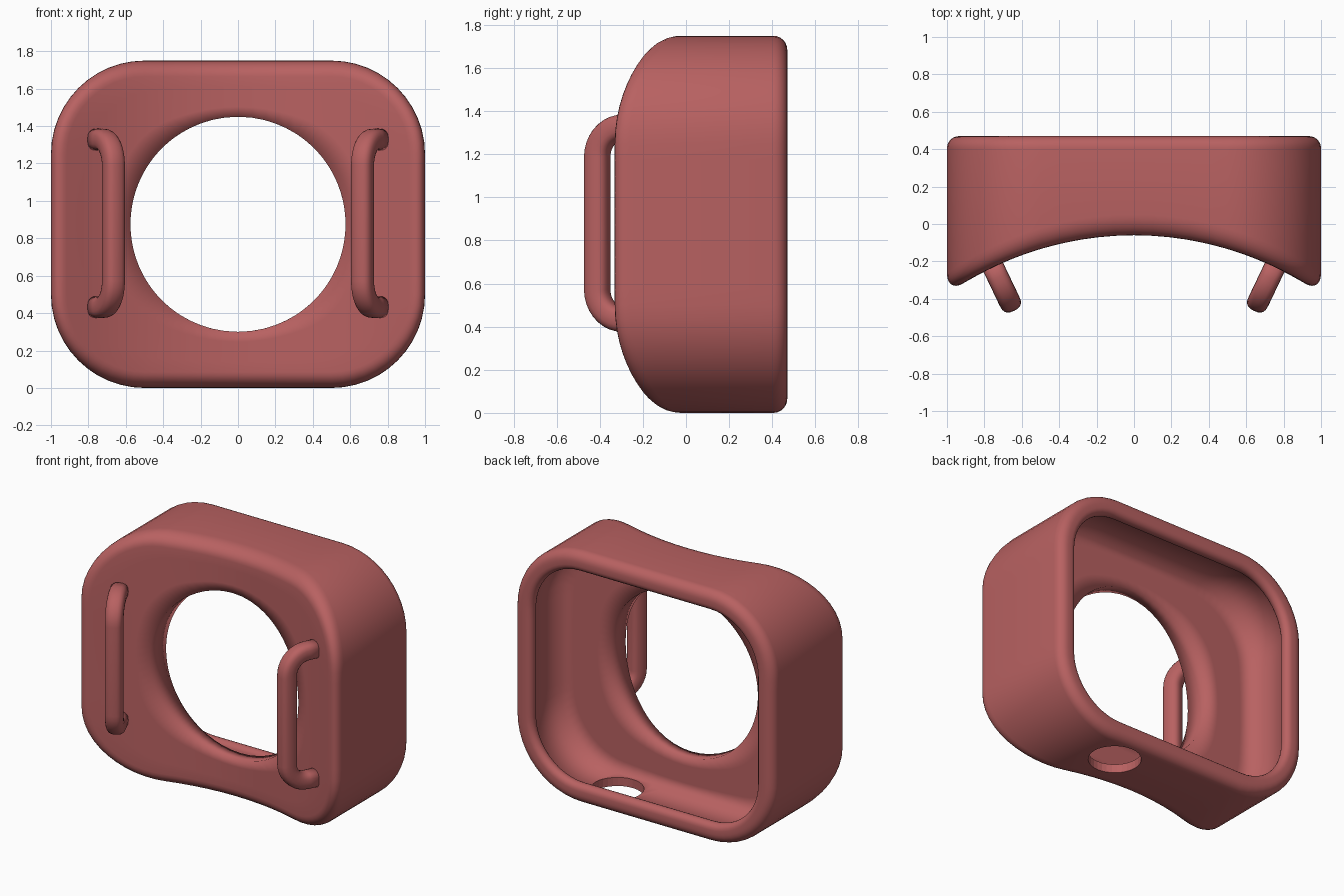
import bpy, bmesh, math
from mathutils import Vector

if "Cube" in bpy.data.objects:
    bpy.data.objects.remove(bpy.data.objects["Cube"])

mat = bpy.data.materials.new("matte_red")
mat.diffuse_color = (0.48, 0.12, 0.12, 1)
mat.use_nodes = True
mat.node_tree.nodes["Principled BSDF"].inputs["Base Color"].default_value = mat.diffuse_color
CZ, HOLE_R = 0.875, 0.575


def front(x):
    """Concave cylindrical front surface."""
    return -0.06 - 1.75 + math.sqrt(1.75 ** 2 - x * x)


def rounded_rect(inset):
    """Ring of (x, z) points about the centre; same count for each inset."""
    w, h, r = 1 - inset, 0.875 - inset, 0.5 - inset
    corners = []
    for sx, sz, a0 in ((1, 1, 0), (-1, 1, 90), (-1, -1, 180), (1, -1, 270)):
        corners.append([(sx * (w - r) + r * math.cos(math.radians(a0 + 7.5 * i)),
                         sz * (h - r) + r * math.sin(math.radians(a0 + 7.5 * i)))
                        for i in range(13)])
    pts = []
    for c, n in zip(corners, corners[1:] + corners[:1]):
        pts += c
        (x0, z0), (x1, z1) = c[-1], n[0]
        pts += [(x0 + (x1 - x0) * k / 10, z0 + (z1 - z0) * k / 10) for k in range(1, 10)]
    return pts


def blend_ring(inset, t, y_of_x):
    """Ring between the rounded rectangle (t=0) and the round hole (t=1)."""
    ring = []
    for x, z in rounded_rect(inset):
        a = math.atan2(z, x)
        px = x + (HOLE_R * math.cos(a) - x) * t
        pz = z + (HOLE_R * math.sin(a) - z) * t
        ring.append((px, y_of_x(px), pz + CZ))
    return ring


def flat_ring(inset, y):
    return [(x, y, z + CZ) for x, z in rounded_rect(inset)]


def make_object(name, rings, closed):
    """Skin consecutive rings of points into a smooth closed mesh."""
    bm = bmesh.new()
    vr = [[bm.verts.new(p) for p in ring] for ring in rings]
    n = len(vr[0])
    for a, b in zip(vr, vr[1:] + (vr[:1] if closed else [])):
        for i in range(n):
            j = (i + 1) % n
            bm.faces.new((a[i], a[j], b[j], b[i]))
    if not closed:
        bm.faces.new(vr[0])
        bm.faces.new(vr[-1])
    bmesh.ops.recalc_face_normals(bm, faces=bm.faces)
    for f in bm.faces:
        f.smooth = True
    mesh = bpy.data.meshes.new(name)
    bm.to_mesh(mesh)
    bm.free()
    mesh.materials.append(mat)
    ob = bpy.data.objects.new(name, mesh)
    bpy.context.collection.objects.link(ob)
    return ob


# Shell: front face, front fillet, back lip, cavity, flat inner face
wall, edge, depth, inner_y = 0.06, 0.085, 0.11, 0.03
rings = [blend_ring(edge, t, front) for t in (1, 0.75, 0.5, 0.25)]
for i in range(8):
    a = math.radians(90 * i / 7)
    rings.append([(x, front(x) + depth * (1 - math.cos(a)), z + CZ)
                  for x, z in rounded_rect(edge * (1 - math.sin(a)))])
for i in range(7):      # outer back fillet
    a = math.radians(15 * i)
    rings.append(flat_ring(0.065 * (1 - math.cos(a)), 0.405 + 0.065 * math.sin(a)))
for i in range(10):     # lip turning into the opening
    a = math.radians(20 * i)
    rings.append(flat_ring(0.093 + 0.042 * math.sin(a), 0.428 + 0.042 * math.cos(a)))
rings.append(flat_ring(wall, 0.36))
rings += [blend_ring(wall, t, lambda x: inner_y) for t in (0, 0.25, 0.5, 0.75, 1)]
shell = make_object("shell", rings, True)

# Round opening through the floor
bpy.ops.mesh.primitive_cylinder_add(vertices=32, radius=0.168, depth=0.5, location=(0.36, 0.24, 0))
cutter = bpy.context.object
cutter.name = "floor_hole_cutter"
cutter.hide_render = True
cutter.hide_set(True)
cut = shell.modifiers.new("floor_hole", 'BOOLEAN')
cut.object = cutter
cut.solver = 'EXACT'

# Strap loops: bent rods with a rounded-square section, leaning from the front
lo, hi, r, reach = 0.432, 1.328, 0.14, 0.24
path = [(reach, lo)]
path += [(r - r * math.sin(math.radians(a)), lo + r - r * math.cos(math.radians(a)))
         for a in range(0, 91, 10)]
path += [(u, lo + hi - z) for u, z in reversed(path)]


def soft(v):
    return math.copysign(abs(v) ** 0.75, v) * 0.058


for side, name in ((-1, "left_strap_loop"), (1, "right_strap_loop")):
    lean = Vector((side * 0.43, 0.9, 0))
    across = Vector((side * 0.9, -0.43, 0))
    sections = []
    for i, (u, z) in enumerate(path):
        p0, p1 = path[max(i - 1, 0)], path[min(i + 1, len(path) - 1)]
        tan = (lean * (p1[0] - p0[0]) + Vector((0, 0, p1[1] - p0[1]))).normalized()
        if i in (0, len(path) - 1):
            tan = lean.normalized()* (-1 if i == 0 else 1)
        m = tan.cross(across).normalized()
        c = Vector((side * 0.666, -0.412, z)) + lean * u
        sections.append([c + across * soft(math.cos(k * math.pi / 10))
                         + m * soft(math.sin(k * math.pi / 10)) for k in range(20)])
    make_object(name, sections, False)
